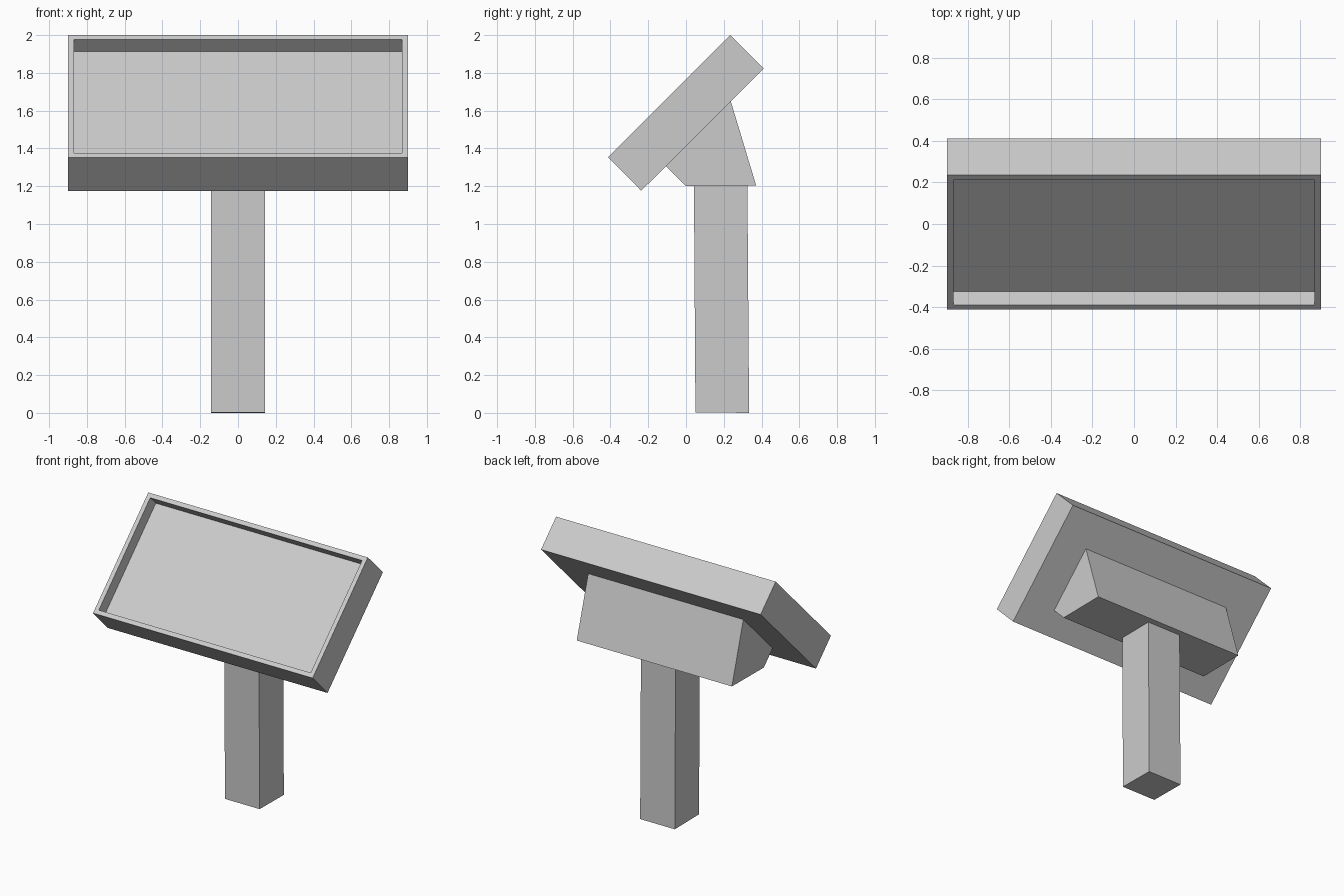
import bpy, bmesh
from mathutils import Vector

if "Cube" in bpy.data.objects:
    bpy.data.objects.remove(bpy.data.objects["Cube"])


def extrude_profile(name, profile, half_width, inset_edge=None, rim=0, depth=0):
    """Sweep a (y, z) side profile along x; optionally recess one of its faces."""
    bm = bmesh.new()
    cap = bm.faces.new([bm.verts.new((-half_width, y, z)) for y, z in profile])
    res = bmesh.ops.extrude_face_region(bm, geom=[cap], use_keep_orig=True)
    moved = [g for g in res["geom"] if isinstance(g, bmesh.types.BMVert)]
    bmesh.ops.translate(bm, verts=moved, vec=(2 * half_width, 0, 0))
    bmesh.ops.recalc_face_normals(bm, faces=bm.faces[:])
    if inset_edge is not None:
        bm.normal_update()
        face = max(bm.faces, key=lambda f: f.normal.dot(Vector(inset_edge)))
        normal = face.normal.copy()
        bmesh.ops.inset_region(bm, faces=[face], thickness=rim)
        floor = bmesh.ops.extrude_discrete_faces(bm, faces=[face])["faces"][0]
        bmesh.ops.translate(bm, verts=floor.verts[:], vec=-normal * depth)
    mesh = bpy.data.meshes.new(name)
    bm.to_mesh(mesh)
    bm.free()
    obj = bpy.data.objects.new(name, mesh)
    bpy.context.collection.objects.link(obj)
    return obj


# Tilted display panel with a recessed screen
extrude_profile("display_panel",
                [(-0.412, 1.353), (0.235, 2.0), (0.412, 1.824), (-0.237, 1.176)],
                0.9, inset_edge=(0, -0.707, 0.707), rim=0.045, depth=0.092)

# Wedge bracket behind the panel
extrude_profile("wedge_bracket",
                [(-0.107, 1.306), (0.237, 1.65), (0.371, 1.205), (-0.003, 1.202)],
                0.636)

# Square post, leaning very slightly
extrude_profile("post",
                [(0.05, 0.003), (0.042, 1.206), (0.325, 1.207), (0.334, 0.0)],
                0.142)
